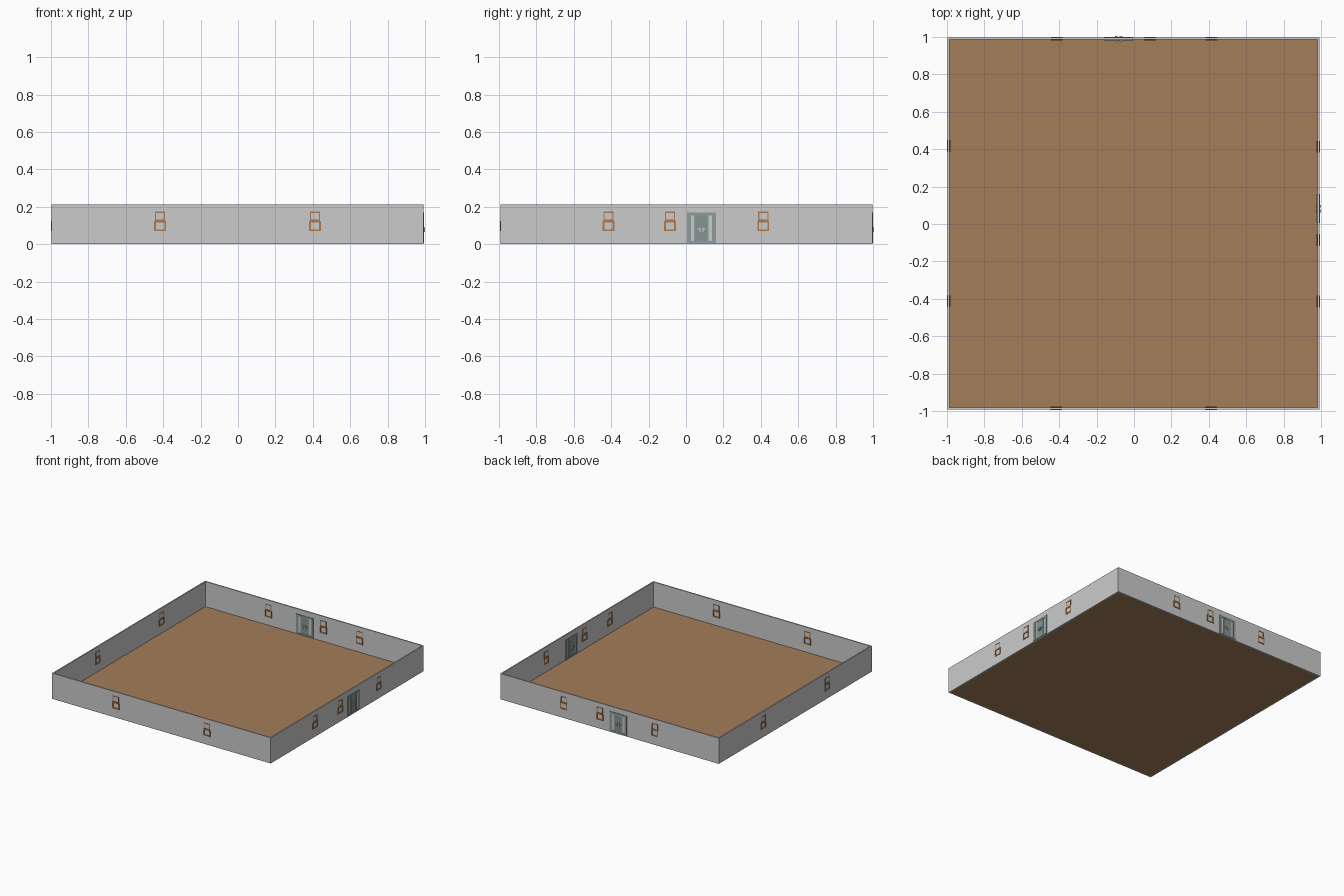
import bpy, bmesh, math
from mathutils import Matrix, Vector

if "Cube" in bpy.data.objects:
    bpy.data.objects.remove(bpy.data.objects["Cube"])

HALF = 0.9935      # half of the outer wall length
T = 0.010          # wall thickness
H = 0.211          # wall height
CENTRE = Matrix.Translation((-0.0025, 0.0025, 0))


def material(name, rgb):
    m = bpy.data.materials.new(name)
    m.diffuse_color = (*rgb, 1)
    m.use_nodes = True
    m.node_tree.nodes["Principled BSDF"].inputs["Base Color"].default_value = m.diffuse_color
    return m


WALL = material("wall grey", (0.60, 0.60, 0.60))
FLOOR = material("floor brown", (0.37, 0.205, 0.098))
WOOD = material("window wood", (0.42, 0.20, 0.085))
DOOR = material("door grey green", (0.27, 0.34, 0.33))
PANEL = material("door panel", (0.23, 0.30, 0.29))
METAL = material("handle metal", (0.65, 0.66, 0.66))


def boxes(name, mat, specs, angle=0.0):
    """Boxes (x0,x1, y0,y1, z0,z1) joined in one object, turned about the house centre."""
    bm = bmesh.new()
    for x0, x1, y0, y1, z0, z1 in specs:
        vs = bmesh.ops.create_cube(bm, size=1)["verts"]
        for v in vs:
            v.co = Vector(((x0 + x1) / 2 + v.co.x * (x1 - x0),
                           (y0 + y1) / 2 + v.co.y * (y1 - y0),
                           (z0 + z1) / 2 + v.co.z * (z1 - z0)))
    bm.transform(CENTRE @ Matrix.Rotation(angle, 4, 'Z'))
    me = bpy.data.meshes.new(name)
    bm.to_mesh(me)
    bm.free()
    me.materials.append(mat)
    ob = bpy.data.objects.new(name, me)
    bpy.context.collection.objects.link(ob)
    return ob


def frame(u, z0, z1, width, bar, out):
    """Four bars round a rectangle, standing proud of both wall faces by out."""
    a, b = HALF - T - out, HALF + out
    l, r = u - width / 2, u + width / 2
    return [(a, b, l, l + bar, z0, z1), (a, b, r - bar, r, z0, z1),
            (a, b, l + bar, r - bar, z0, z0 + bar),
            (a, b, l + bar, r - bar, z1 - bar, z1)]


def window(side, u, angle):
    boxes(side + "_window_lower_sash", WOOD, frame(u, 0.070, 0.125, 0.063, 0.009, 0.004), angle)
    boxes(side + "_window_upper_sash", WOOD, frame(u, 0.125, 0.174, 0.055, 0.006, 0.002), angle)


def door(side, u, angle):
    a, b = HALF - T - 0.004, HALF + 0.004
    # surround with an open light on either side of the leaf
    specs = [(a, b, u - 0.078, u + 0.078, 0.153, 0.169),
             (a, b, u - 0.078, u + 0.078, 0.007, 0.018)]
    for s in (-1, 1):
        specs.append((a, b, *sorted((u + s * 0.057, u + s * 0.078)), 0.018, 0.153))
        specs.append((a, b, *sorted((u + s * 0.033, u + s * 0.039)), 0.018, 0.153))
    boxes(side + "_door_frame", DOOR, specs, angle)
    # leaf, set slightly back
    boxes(side + "_door_leaf", PANEL,
          [(a + 0.002, b - 0.002, u - 0.033, u + 0.033, 0.018, 0.153)], angle)
    # handles on both faces
    handles = []
    for s in (-1, 1):
        c = u + s * 0.008
        handles.append((a - 0.005, b + 0.005, c - 0.003, c + 0.003, 0.065, 0.090))
        handles.append((a - 0.005, b + 0.005, *sorted((c + s * 0.003, c + s * 0.012)), 0.078, 0.084))
    boxes(side + "_door_handles", METAL, handles, angle)


# floor between the walls
inner = HALF - T
boxes("floor", FLOOR, [(-inner, inner, -inner, inner, 0, 0.005)])

# walls: each layout is drawn on the +x side and turned into place
LAYOUT = {
    "right": (0, (-0.417, -0.088, 0.411), True),
    "back": (90, (-0.417, -0.088, 0.411), True),
    "left": (180, (-0.414, 0.414), False),
    "front": (-90, (-0.414, 0.414), False),
}
for side, (deg, windows, has_door) in LAYOUT.items():
    ang = math.radians(deg)
    boxes(side + "_wall", WALL, [(inner, HALF, -HALF, inner, 0, H)], ang)
    for u in windows:
        window(side, u, ang)
    if has_door:
        door(side, 0.080, ang)
